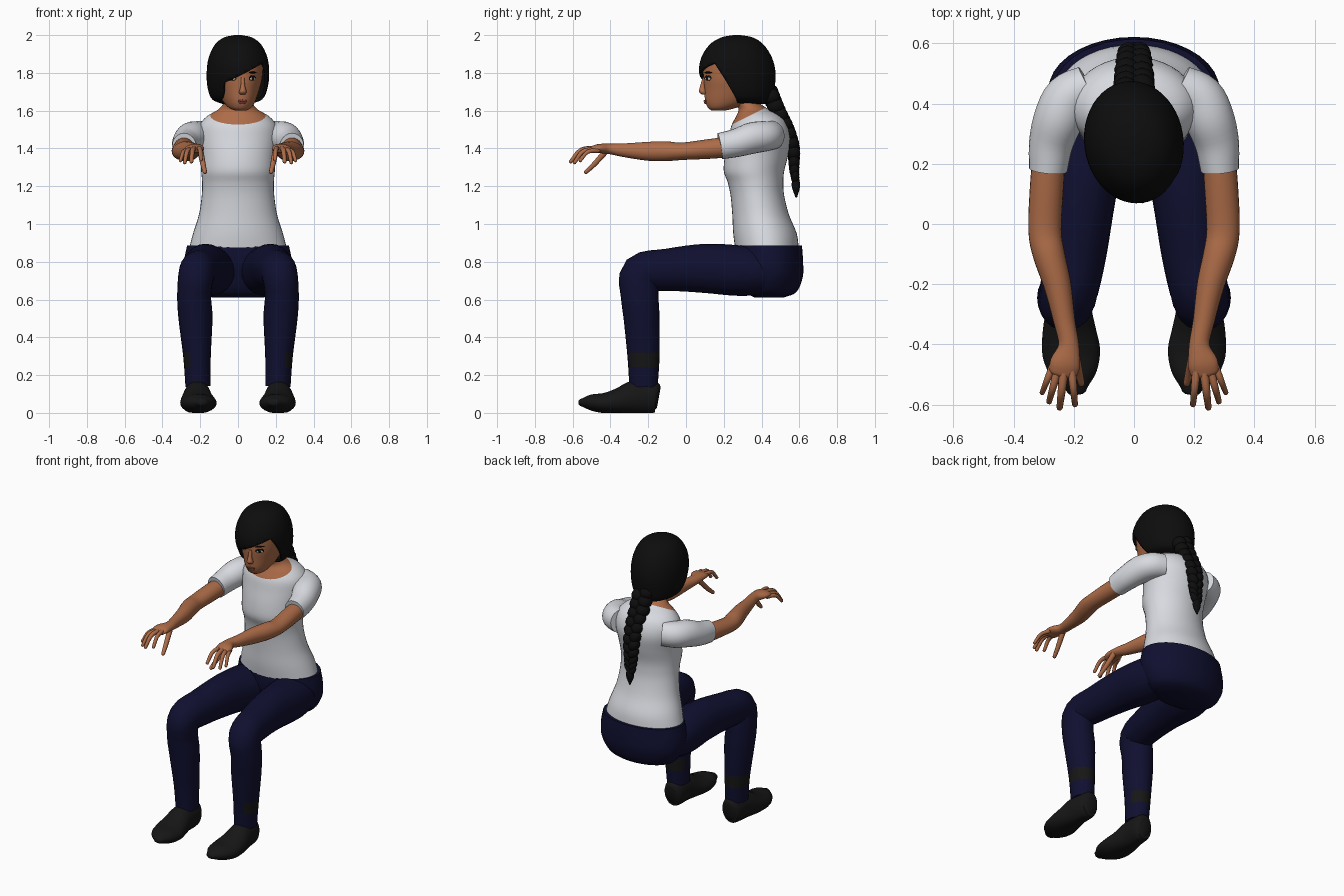
import bpy
import bmesh
from math import cos, sin, pi, radians
from mathutils import Vector, Matrix
from mathutils.bvhtree import BVHTree

cube = bpy.data.objects.get("Cube")
if cube:
    bpy.data.objects.remove(cube, do_unlink=True)


def material(name, *rgb):
    mat = bpy.data.materials.new(name)
    mat.use_nodes = True
    colour = (*rgb, 1)
    mat.diffuse_color = colour
    shader = mat.node_tree.nodes["Principled BSDF"]
    shader.inputs["Base Color"].default_value = colour
    shader.inputs["Roughness"].default_value = .8
    return mat


skin = material("brown skin", .42, .15, .065)
cloth = material("white cotton", .68, .7, .74)
denim = material("navy denim", .005, .005, .03)
black_hair = material("black hair", .004, .004, .004)
leather = material("black leather", .008, .008, .008)
lip_red = material("dusky lips", .25, .06, .045)
eye_white = material("eye white", .5, .45, .4)
created = []


def add_object(name, bm, mat, mirror=False):
    bmesh.ops.recalc_face_normals(bm, faces=bm.faces[:])
    mesh = bpy.data.meshes.new(name)
    bm.to_mesh(mesh)
    bm.free()
    mesh.materials.append(mat)
    obj = bpy.data.objects.new(name, mesh)
    bpy.context.scene.collection.objects.link(obj)
    if mirror:
        obj.modifiers.new("other side", "MIRROR")
    created.append(obj)
    return obj


def smooth_path(rows, steps):
    """Spline through rows of centre x, y, z and two radii."""
    pts = [Vector(r) for r in rows]
    pts = [pts[0] * 2 - pts[1]] + pts + [pts[-1] * 2 - pts[-2]]
    out = []
    for a, b, c, d in zip(pts, pts[1:], pts[2:], pts[3:]):
        for k in range(steps):
            t = k / steps
            out.append((b * 2 + (c - a) * t + (a * 2 - b * 5 + c * 4 - d) * t ** 2
                        + (b * 3 - a - c * 3 + d) * t ** 3) / 2)
    return out + [pts[-2]]


def add_rings(bm, rows, flat=False, dome=False, sides=24, steps=4, floor=None):
    path = smooth_path(rows, steps)
    rings = []

    def ring(centre, along, wide, deep):
        side = (Vector((1, 0, 0)) - along * along.x).normalized()
        up = along.cross(side)
        verts = []
        for k in range(sides):
            ang = 2 * pi * k / sides
            co = centre + side * cos(ang) * wide + up * sin(ang) * deep
            if floor is not None:
                co.z = max(co.z, floor)
            verts.append(bm.verts.new(co))
        rings.append(verts)

    for i, p in enumerate(path):
        along = Vector((path[min(i + 1, len(path) - 1)] - path[max(i - 1, 0)])[:3])
        along = Vector((0, 0, 1)) if flat else along.normalized()
        wide, deep = max(p[3], .003), max(p[4], .003)
        ring(Vector(p[:3]), along, wide, deep)
    if dome:
        for push, shrink in ((.45, .85), (.8, .5)):
            ring(Vector(p[:3]) + along * deep * push, along, wide * shrink, deep * shrink)
    for lower, upper in zip(rings, rings[1:]):
        for k in range(sides):
            j = (k + 1) % sides
            bm.faces.new((lower[k], lower[j], upper[j], upper[k]))
    bm.faces.new(rings[0])
    bm.faces.new(rings[-1])


def loft(name, rows, mat, mirror=False, **options):
    bm = bmesh.new()
    add_rings(bm, rows, **options)
    return add_object(name, bm, mat, mirror)


def cut(obj, planes, rule, mat=None):
    """Slice along planes, then recolour or remove the faces picked by the rule."""
    bm = bmesh.new()
    bm.from_mesh(obj.data)
    for co, normal in planes:
        geom = bm.verts[:] + bm.edges[:] + bm.faces[:]
        bmesh.ops.bisect_plane(bm, geom=geom, plane_co=co, plane_no=normal)
    picked = [f for f in bm.faces if rule(f.calc_center_median())]
    if mat:
        obj.data.materials.append(mat)
        for f in picked:
            f.material_index = 1
    else:
        bmesh.ops.delete(bm, geom=picked, context="FACES")
    bm.to_mesh(obj.data)
    bm.free()


# Shirt body running up into the neck, with a scooped neckline
torso = loft("shirt_and_neck", [
    (0, .43, .86, .262, .168), (0, .418, .95, .238, .168), (0, .395, 1.05, .207, .15),
    (0, .378, 1.15, .192, .142), (0, .368, 1.22, .19, .147), (0, .36, 1.28, .195, .16),
    (0, .373, 1.36, .2, .167), (0, .39, 1.45, .212, .165), (0, .39, 1.52, .205, .15),
    (0, .385, 1.57, .165, .12), (0, .355, 1.61, .1, .077), (0, .31, 1.66, .068, .06),
    (0, .3, 1.72, .065, .06)], cloth, flat=True, sides=40)
neckline = Vector((0, .25, 1.53))
slope = Vector((0, -.5, 1))
cut(torso, [(neckline, slope)], lambda c: (c - neckline).dot(slope) > 0, skin)

loft("sleeves", [
    (.15, .46, 1.47, .07, .075), (.215, .42, 1.465, .082, .08), (.25, .35, 1.455, .083, .083),
    (.275, .27, 1.43, .074, .075), (.285, .18, 1.412, .064, .07)], cloth, mirror=True)

# Trousers
loft("trouser_seat", [
    (0, .44, .612, .14, .08), (0, .45, .64, .225, .135), (0, .45, .72, .275, .168),
    (0, .44, .8, .285, .18), (0, .437, .885, .27, .177)], denim, flat=True, sides=36)
legs = loft("trouser_legs", [
    (.13, .46, .75, .13, .115), (.155, .3, .752, .138, .133), (.175, .1, .765, .116, .13),
    (.197, -.1, .757, .105, .112), (.22, -.24, .735, .095, .106), (.232, -.245, .62, .09, .1),
    (.225, -.235, .5, .09, .095), (.217, -.225, .3, .073, .085),
    (.212, -.225, .14, .066, .075)], denim, mirror=True)
cut(legs, [((0, 0, h), (0, 0, 1)) for h in (.24, .32)],
    lambda c: .24 < c.z < .32 and (c.x > .25 or c.y > -.2), leather)

loft("shoes", [
    (.21, -.145, .08, .035, .055), (.21, -.17, .083, .062, .085), (.215, -.27, .083, .073, .088),
    (.215, -.35, .063, .088, .07), (.208, -.43, .052, .096, .054), (.198, -.5, .055, .075, .043),
    (.19, -.55, .055, .035, .022)], leather, mirror=True, dome=True, floor=0)

# Bare arms, reaching forward
loft("arms", [
    (.28, .25, 1.41, .055, .055), (.29, .12, 1.397, .056, .052), (.296, -.02, 1.385, .055, .046),
    (.283, -.1, 1.385, .053, .052), (.255, -.2, 1.385, .046, .05), (.232, -.32, 1.39, .036, .037),
    (.217, -.4, 1.397, .034, .028), (.228, -.46, 1.4, .05, .024),
    (.235, -.495, 1.395, .047, .018)], skin, mirror=True, dome=True)

# Fingers bend at a raised middle knuckle
bm = bmesh.new()
for root, tip, lift, thick in (
        ((.265, -.46, 1.39), (.305, -.56, 1.335), .025, .011),
        ((.252, -.48, 1.395), (.282, -.59, 1.325), .03, .012),
        ((.232, -.485, 1.4), (.247, -.61, 1.33), .03, .013),
        ((.208, -.48, 1.4), (.196, -.6, 1.34), .03, .012),
        ((.2, -.42, 1.39), (.175, -.53, 1.275), -.005, .014)):
    root, tip = Vector(root), Vector(tip)
    knuckle = root.lerp(tip, .6) + Vector((0, 0, lift))
    rows = [(*p, thick * s, thick * s) for p, s in ((root, 1.2), (knuckle, 1), (tip, .8))]
    add_rings(bm, rows, dome=True, sides=10)
add_object("fingers", bm, skin, mirror=True)

# Head and face
head = loft("head", [
    (0, .17, 1.6, .028, .035), (0, .19, 1.615, .058, .075), (0, .23, 1.65, .085, .13),
    (0, .26, 1.71, .11, .165), (0, .265, 1.78, .128, .175), (0, .27, 1.88, .13, .175),
    (0, .27, 1.95, .09, .12), (0, .27, 1.975, .03, .04)], skin, flat=True, sides=32)
nose = loft("nose", [
    (0, .094, 1.775, .009, .008), (0, .086, 1.73, .012, .013), (0, .087, 1.7, .02, .02),
    (0, .094, 1.685, .013, .01)], skin, flat=True, dome=True, sides=12)
head_parts = [head, nose]

bm = bmesh.new()
bm.from_mesh(head.data)
face_tree = BVHTree.FromBMesh(bm)
bm.free()


def face_plate(name, x, z, wide, high, mat, raise_by=0):
    """Thin oval plate lying on the surface of the face."""
    spot, normal, _, _ = face_tree.ray_cast(Vector((x, -1, z)), Vector((0, 1, 0)))
    place = (Matrix.Translation(spot + normal * raise_by)
             @ normal.to_track_quat("Y", "Z").to_matrix().to_4x4()
             @ Matrix.Diagonal((wide, .004, high, 1)))
    plate = bmesh.new()
    bmesh.ops.create_uvsphere(plate, u_segments=16, v_segments=8, radius=1, matrix=place)
    head_parts.append(add_object(name, plate, mat))


for label, sign in (("left", 1), ("right", -1)):
    face_plate(label + "_lash", sign * .054, 1.773, .027, .014, black_hair)
    face_plate(label + "_eye", sign * .054, 1.769, .021, .009, eye_white, .002)
    face_plate(label + "_iris", sign * .053, 1.77, .009, .009, black_hair, .004)
    face_plate(label + "_eyebrow", sign * .056, 1.802, .03, .005, black_hair)
face_plate("upper_lip", 0, 1.652, .026, .006, lip_red)
face_plate("lower_lip", 0, 1.642, .021, .007, lip_red, .001)

# Hair cap with an opening for the face under a slanted fringe
hair = loft("hair_cap", [
    (0, .34, 1.635, .07, .09), (0, .3, 1.66, .132, .16), (0, .285, 1.72, .158, .185),
    (0, .272, 1.8, .165, .203), (0, .268, 1.88, .155, .188), (0, .268, 1.95, .122, .143),
    (0, .27, 1.987, .075, .085), (0, .27, 2, .02, .02)], black_hair, flat=True, sides=48)
opening = [(Vector((0, .15, 1.795)), Vector((.5, 0, -1))),
           (Vector((0, .17, 1.79)), Vector((0, -1, -.6))),
           (Vector((-.095, .1, 1.7)), Vector((1, 0, 0)))]
cut(hair, opening, lambda c: all((c - co).dot(n) > 0 for co, n in opening))
shell = hair.modifiers.new("thickness", "SOLIDIFY")
shell.thickness = .015
shell.offset = -1
head_parts.append(hair)

# The head looks slightly to its left
pivot = Matrix.Translation((0, .27, 0))
turn = pivot @ Matrix.Rotation(radians(8), 4, "Z") @ pivot.inverted()
for obj in head_parts:
    obj.data.transform(turn)

# Braid of alternating leaning strands, ending in a tuft
bm = bmesh.new()
spine = smooth_path([
    (0, .44, 1.7, .045, .05), (0, .485, 1.6, .043, .045), (0, .535, 1.5, .038, .042),
    (0, .568, 1.4, .033, .036), (0, .572, 1.3, .026, .028), (0, .58, 1.23, .02, .02)], 4)
for i, p in enumerate(spine):
    sign = 1 if i % 2 else -1
    place = (Matrix.Translation((sign * p[3] * .6, p[1], p[2]))
             @ Matrix.Rotation(sign * radians(35), 4, "Y")
             @ Matrix.Diagonal((p[3], p[4], .042, 1)))
    bmesh.ops.create_uvsphere(bm, u_segments=14, v_segments=8, radius=1, matrix=place)
add_rings(bm, [(0, .58, 1.25, .016, .016), (0, .582, 1.2, .026, .022),
               (0, .584, 1.14, .004, .004)], sides=12)
add_object("braid", bm, black_hair)

# Smooth shading with crisp hems
bpy.ops.object.select_all(action="DESELECT")
for obj in created:
    obj.select_set(True)
bpy.context.view_layer.objects.active = torso
bpy.ops.object.shade_smooth_by_angle(angle=radians(50))
